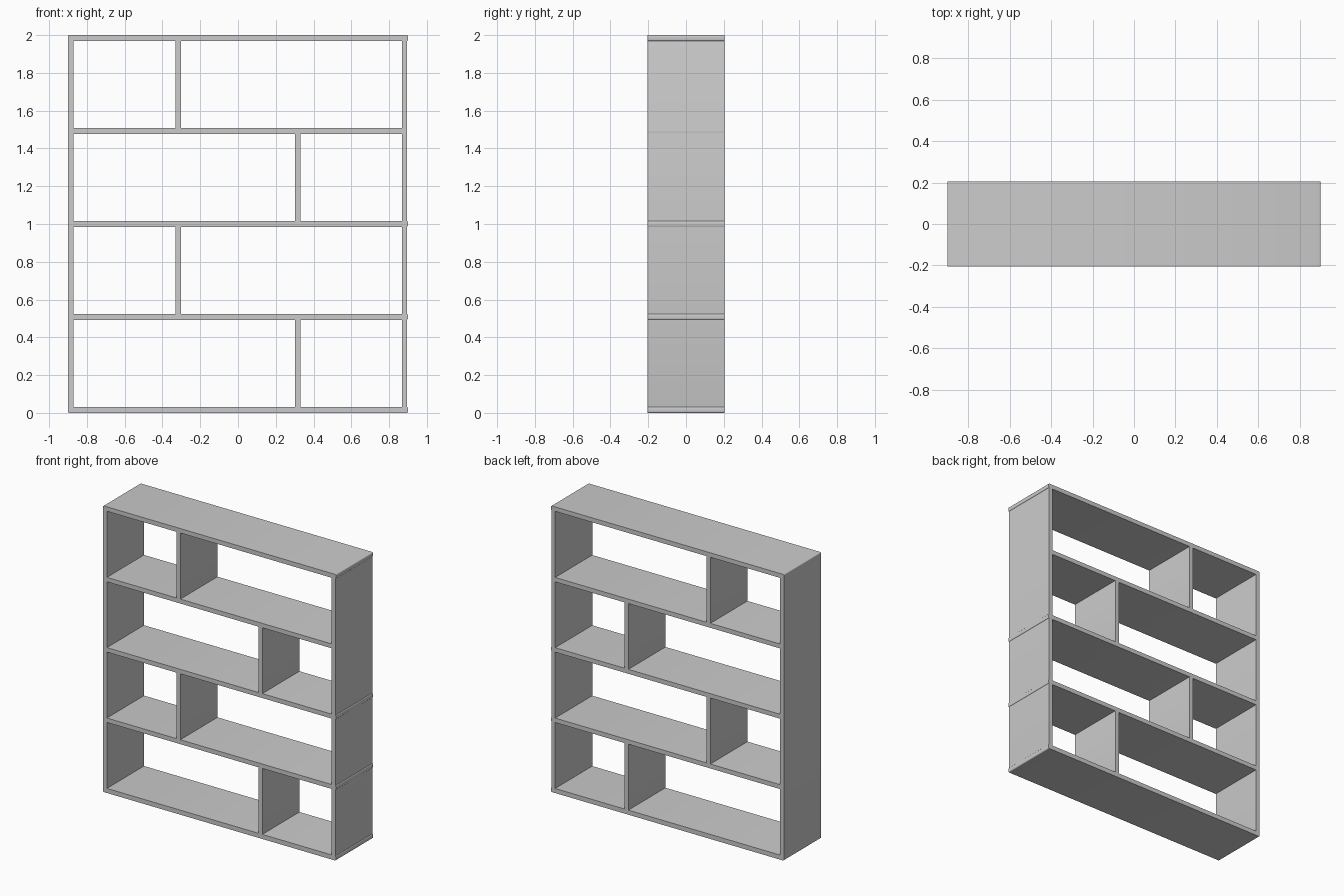
import bpy
import bmesh

if "Cube" in bpy.data.objects:
    bpy.data.objects.remove(bpy.data.objects["Cube"])

DEPTH = 0.41
BEVEL = 0.007


def board(name, x0, x1, z0, z1):
    """Board running the full depth, with its four front-to-back edges rounded."""
    bm = bmesh.new()
    bmesh.ops.create_cube(bm, size=1)
    for v in bm.verts:
        v.co.x = x1 if v.co.x > 0 else x0
        v.co.y *= DEPTH
        v.co.z = z1 if v.co.z > 0 else z0
    long_edges = [e for e in bm.edges
                  if abs(e.verts[0].co.y - e.verts[1].co.y) > 0.1]
    bmesh.ops.bevel(bm, geom=long_edges, offset=BEVEL, segments=3,
                    profile=0.5, affect='EDGES')
    mesh = bpy.data.meshes.new(name)
    bm.to_mesh(mesh)
    bm.free()
    obj = bpy.data.objects.new(name, mesh)
    bpy.context.collection.objects.link(obj)
    bpy.context.view_layer.objects.active = obj
    obj.select_set(True)
    return obj


# Horizontal boards, bottom to top: (name, underside, upper face)
shelves = [
    ("bottom_board", 0.0, 0.032),
    ("lower_shelf", 0.493, 0.524),
    ("middle_shelf", 0.985, 1.016),
    ("upper_shelf", 1.476, 1.507),
    ("top_board", 1.969, 2.0),
]
for name, z0, z1 in shelves:
    board(name, -0.9, 0.9 if name != "upper_shelf" else 0.896, z0, z1)

# Side panels
board("left_side", -0.9, -0.87, 0.004, 1.996)
board("right_side", 0.868, 0.896, 0.004, 1.996)

# Dividers alternate right and left, one per row, sunk slightly into the shelves
for i in range(4):
    x = 0.317 if i % 2 == 0 else -0.317
    board(f"divider_{i + 1}", x - 0.015, x + 0.015,
          shelves[i][2] - 0.008, shelves[i + 1][1] + 0.008)

bpy.ops.object.shade_smooth_by_angle(angle=0.6)
